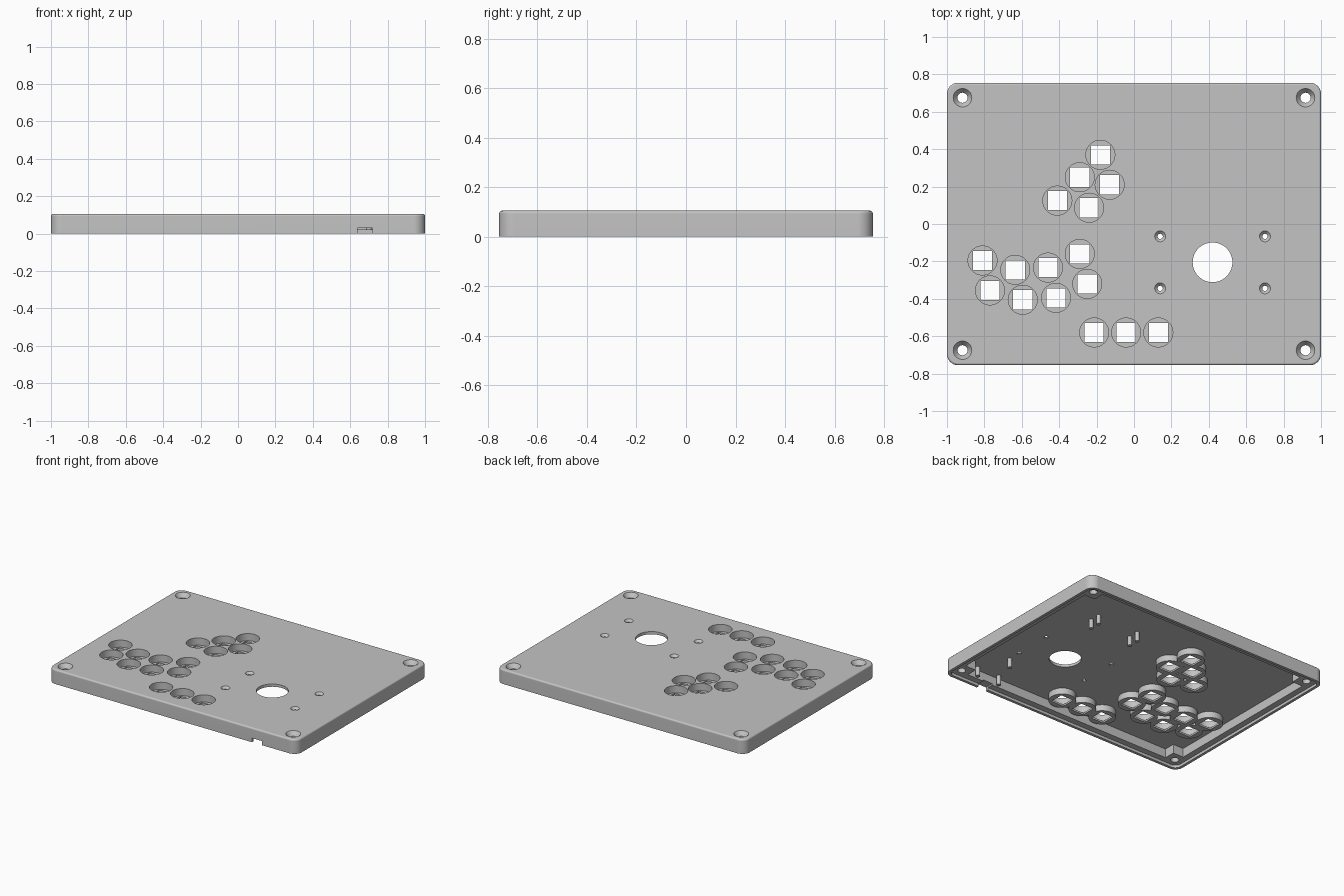
import bpy, bmesh, math
from mathutils import Matrix, Vector

cube = bpy.data.objects.get("Cube")
if cube:
    bpy.data.objects.remove(cube, do_unlink=True)

# Main levels and sizes
TOP, CEIL, LEDGE = 0.105, 0.085, 0.02
HX, HY, WALL = 1.0, 0.755, 0.065
CUP_BOTTOM, CUP_FLOOR = 0.04, 0.053

grey = bpy.data.materials.new("plain grey")
grey.use_nodes = True
grey.diffuse_color = (0.55, 0.55, 0.55, 1)
grey.node_tree.nodes["Principled BSDF"].inputs["Base Color"].default_value = (0.55, 0.55, 0.55, 1)


def finish(bm, name):
    bmesh.ops.recalc_face_normals(bm, faces=bm.faces)
    mesh = bpy.data.meshes.new(name)
    bm.to_mesh(mesh)
    bm.free()
    mesh.materials.append(grey)
    obj = bpy.data.objects.new(name, mesh)
    bpy.context.collection.objects.link(obj)
    return obj


def add_box(bm, x0, x1, y0, y1, z0, z1):
    size = Matrix.Diagonal((x1 - x0, y1 - y0, z1 - z0, 1))
    mid = Matrix.Translation(((x0 + x1) / 2, (y0 + y1) / 2, (z0 + z1) / 2))
    return bmesh.ops.create_cube(bm, size=1, matrix=mid @ size)["verts"]


def add_cone(bm, spot, r_low, r_high, z0, z1, sides=48):
    mid = Matrix.Translation((spot[0], spot[1], (z0 + z1) / 2))
    bmesh.ops.create_cone(bm, cap_ends=True, segments=sides, radius1=r_low,
                          radius2=r_high, depth=z1 - z0, matrix=mid)


def rounded_slab(name, hx, hy, z0, z1, radius, fillet=0):
    bm = bmesh.new()
    add_box(bm, -hx, hx, -hy, hy, z0, z1)
    upright = [e for e in bm.edges if abs(e.verts[0].co.z - e.verts[1].co.z) > 0.001]
    bmesh.ops.bevel(bm, geom=upright, offset=radius, segments=8, profile=0.5, affect='EDGES')
    if fillet:
        rim = [e for e in bm.edges if all(v.co.z > z1 - 0.0001 for v in e.verts)]
        bmesh.ops.bevel(bm, geom=rim, offset=fillet, segments=3, profile=0.5, affect='EDGES')
    return finish(bm, name)


def combine(target, tool, operation):
    mod = target.modifiers.new("combine", 'BOOLEAN')
    mod.operation = operation
    mod.solver = 'EXACT'
    mod.object = tool
    bpy.context.view_layer.objects.active = target
    bpy.ops.object.modifier_apply(modifier=mod.name)
    bpy.data.objects.remove(tool, do_unlink=True)


def cone_tool(spot, r_low, r_high, z0, z1, sides=48):
    bm = bmesh.new()
    add_cone(bm, spot, r_low, r_high, z0, z1, sides)
    return finish(bm, "tool")


def box_tool(*bounds):
    bm = bmesh.new()
    add_box(bm, *bounds)
    return finish(bm, "tool")


# Button positions: direction cluster, action cluster, thumb row
buttons = [(-0.18, 0.37), (-0.29, 0.25), (-0.13, 0.21), (-0.41, 0.125), (-0.24, 0.087),
           (-0.81, -0.195), (-0.635, -0.245), (-0.46, -0.233), (-0.29, -0.16),
           (-0.77, -0.355), (-0.595, -0.405), (-0.417, -0.395), (-0.25, -0.32),
           (-0.213, -0.58), (-0.042, -0.58), (0.13, -0.58)]
corners = [(sx * 0.917, sy * 0.675) for sx in (-1, 1) for sy in (-1, 1)]
stick = (0.42, -0.205)
stick_screws = [(stick[0] + sx * 0.28, stick[1] + sy * 0.139) for sx in (-1, 1) for sy in (-1, 1)]
posts = [(0.28, 0.29), (0.28, 0.365), (0.62, 0.3), (0.62, 0.375),
         (0.7, -0.44), (0.61, -0.66), (0.79, -0.66)]

# Hollow case with a stepped rim underneath
case = rounded_slab("case_top", HX, HY, 0, TOP, 0.06, 0.012)
combine(case, rounded_slab("tool", HX - 0.02, HY - 0.02, -0.1, LEDGE, 0.045), 'DIFFERENCE')
combine(case, box_tool(WALL - HX, HX - WALL, WALL - HY, HY - WALL, -0.1, CEIL), 'DIFFERENCE')

# Corner screw bosses
for x, y in corners:
    sx, sy = math.copysign(1, x), math.copysign(1, y)
    xs = sorted((sx * 0.85, sx * 0.96))
    ys = sorted((sy * 0.61, sy * 0.715))
    combine(case, box_tool(*xs, *ys, LEDGE, CEIL + 0.01), 'UNION')

# Button cups and board posts hanging from the ceiling
for spot in buttons:
    combine(case, cone_tool(spot, 0.091, 0.091, CUP_BOTTOM, CEIL + 0.01), 'UNION')
for spot in posts:
    combine(case, cone_tool(spot, 0.015, 0.015, 0.018, CEIL + 0.01, 16), 'UNION')

# Cup interiors, then square switch openings
bm = bmesh.new()
for spot in buttons:
    add_cone(bm, spot, 0.0775, 0.0775, CUP_FLOOR, TOP + 0.05)
combine(case, finish(bm, "tool"), 'DIFFERENCE')
bm = bmesh.new()
for x, y in buttons:
    add_box(bm, x - 0.051, x + 0.051, y - 0.051, y + 0.051, -0.02, CUP_FLOOR + 0.01)
combine(case, finish(bm, "tool"), 'DIFFERENCE')

# Stick opening and straight screw holes
bm = bmesh.new()
add_cone(bm, stick, 0.106, 0.106, -0.05, TOP + 0.05, 64)
for spot in corners:
    add_cone(bm, spot, 0.027, 0.027, -0.05, TOP + 0.05, 32)
for spot in stick_screws:
    add_cone(bm, spot, 0.014, 0.014, -0.05, TOP + 0.05, 24)
combine(case, finish(bm, "tool"), 'DIFFERENCE')

# Countersinks
bm = bmesh.new()
for spot in corners:
    add_cone(bm, spot, 0.027, 0.05, TOP - 0.03, TOP + 0.0005, 32)
for spot in stick_screws:
    add_cone(bm, spot, 0.014, 0.03, TOP - 0.016, TOP + 0.0005, 24)
combine(case, finish(bm, "tool"), 'DIFFERENCE')

# Cable notch in the front wall
combine(case, box_tool(0.64, 0.72, -HY - 0.1, WALL - HY + 0.01, -0.1, 0.03), 'DIFFERENCE')

# Smooth round walls, crisp edges
bpy.ops.object.select_all(action='DESELECT')
case.select_set(True)
bpy.context.view_layer.objects.active = case
bpy.ops.object.shade_smooth_by_angle(angle=math.radians(32))
weighted = case.modifiers.new("flat_tops", 'WEIGHTED_NORMAL')
weighted.keep_sharp = True
